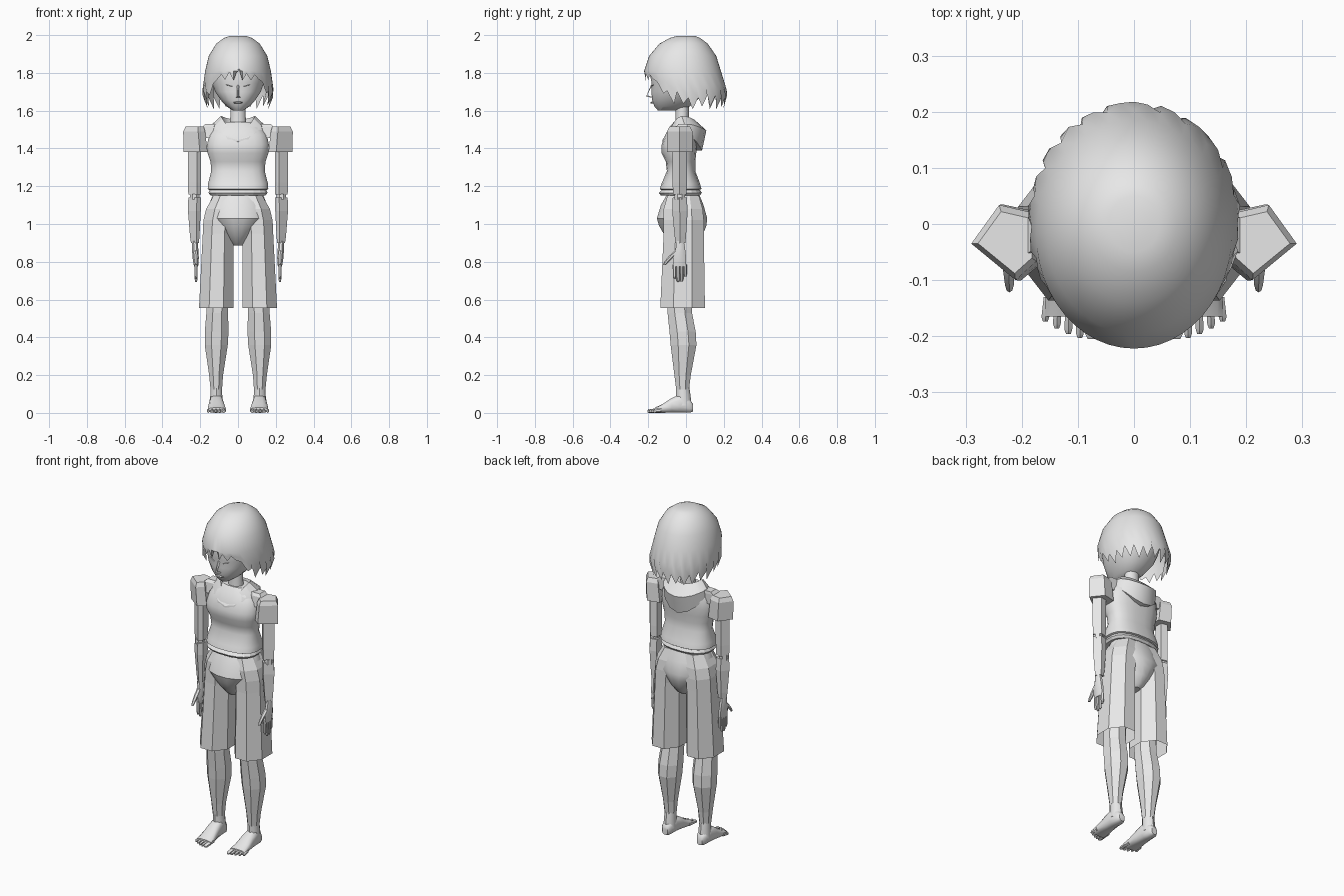
import bpy, bmesh, math, random
from mathutils import Vector

random.seed(4)
cube = bpy.data.objects.get("Cube")
if cube:
    bpy.data.objects.remove(cube, do_unlink=True)

GREY = (0.8, 0.8, 0.8, 1.0)
mat = bpy.data.materials.new("plain_grey")
mat.use_nodes = True
mat.diffuse_color = GREY
mat.node_tree.nodes["Principled BSDF"].inputs["Base Color"].default_value = GREY


def skin(bm, loops, cap0=True, cap1=True):
    """Bridge equal-length point loops into a surface."""
    vs = [[bm.verts.new(p) for p in loop] for loop in loops]
    n = len(vs[0])
    for a, b in zip(vs, vs[1:]):
        for i in range(n):
            j = (i + 1) % n
            bm.faces.new((a[i], a[j], b[j], b[i]))
    if cap0:
        bm.faces.new(vs[0])
    if cap1:
        bm.faces.new(vs[-1])


def circle(n, turn=0.5, power=1.0):
    """Unit outline; power below 1 squares it off."""
    out = []
    for i in range(n):
        a = 2 * math.pi * (i + turn) / n
        c, s = math.cos(a), math.sin(a)
        out.append((math.copysign(abs(c) ** power, c), math.copysign(abs(s) ** power, s)))
    return out


def loft(bm, rings, outline, axis="z", side=1, cap0=True, cap1=True):
    """Rings are (position, centre1, centre2, half1, half2) along the axis."""
    loops = []
    for t, c1, c2, h1, h2 in rings:
        pts = [(c1 + h1 * u, c2 + h2 * v) for u, v in outline]
        if axis == "z":
            loops.append([(side * p, q, t) for p, q in pts])
        else:
            loops.append([(side * p, t, q) for p, q in pts])
    skin(bm, loops, cap0, cap1)


def body(rings):
    """Centred rings from (z, half width, front y, back y)."""
    return [(z, 0, (f + b) / 2, w, (b - f) / 2) for z, w, f, b in rings]


def finish(name, bm, smooth=None):
    bmesh.ops.recalc_face_normals(bm, faces=bm.faces)
    me = bpy.data.meshes.new(name)
    bm.to_mesh(me)
    bm.free()
    me.materials.append(mat)
    ob = bpy.data.objects.new(name, me)
    bpy.context.collection.objects.link(ob)
    if smooth:
        bpy.ops.object.select_all(action="DESELECT")
        ob.select_set(True)
        bpy.context.view_layer.objects.active = ob
        bpy.ops.object.shade_smooth_by_angle(angle=math.radians(smooth))
    return ob


# Head with nose and lips
bm = bmesh.new()
loft(bm, body([(1.602, .03, -.15, -.05), (1.622, .06, -.168, .02), (1.655, .092, -.18, .06),
               (1.70, .122, -.185, .10), (1.745, .138, -.183, .12), (1.80, .15, -.195, .14),
               (1.87, .14, -.17, .13), (1.93, .09, -.10, .08)]), circle(20, 0.5, .85))
finish("head", bm, 40)
bm = bmesh.new()
skin(bm, [[(-.016, -.175, 1.668), (.016, -.175, 1.668), (0, -.175, 1.672)],
          [(-.005, -.21, 1.674), (.005, -.21, 1.674), (0, -.208, 1.682)],
          [(-.007, -.178, 1.735), (.007, -.178, 1.735), (0, -.186, 1.735)]])
finish("nose", bm)
bm = bmesh.new()
loft(bm, [(-.187, 0, 1.643, .018, .004), (-.165, 0, 1.643, .03, .008)], circle(8), "y")
finish("lips", bm)
bm = bmesh.new()
for s in (1, -1):
    skin(bm, [[(s * x, y, z) for x, y, z in loop] for loop in (
        [(.03, -.17, 1.722), (.03, -.184, 1.728), (.03, -.17, 1.734)],
        [(.06, -.16, 1.73), (.06, -.176, 1.737), (.06, -.16, 1.744)],
        [(.10, -.125, 1.727), (.10, -.142, 1.734), (.10, -.125, 1.741)])])
finish("eyelids", bm)

# Hair: dome whose lower edge breaks into pointed locks
SHAPE = [(1.995, .045, -.05, .05), (1.985, .075, -.085, .075), (1.955, .115, -.14, .115),
         (1.89, .155, -.195, .16), (1.81, .174, -.222, .185), (1.76, .18, -.215, .2),
         (1.70, .192, -.205, .22), (1.66, .182, -.19, .215), (1.58, .15, -.17, .19)]


def hair_point(a, z):
    for (z0, *s0), (z1, *s1) in zip(SHAPE, SHAPE[1:]):
        if z >= z1:
            break
    k = (z - z0) / (z1 - z0)
    w, f, b = (p + (q - p) * k for p, q in zip(s0, s1))
    return (w * math.sin(a), (f + b) / 2 - (b - f) / 2 * math.cos(a), z)


N = 48
angles = [2 * math.pi * i / N for i in range(N)]
edge = []
for i in range(N):
    f = min(i, N - i) / (N / 2)
    tip = 1.758 if f < .23 else 1.675 if f < .33 else 1.63 if f < .5 else 1.605
    gap = .03 if f < .23 else .06
    if i == 0:
        gap = .075
    edge.append(tip + random.uniform(0, .02) + (gap if i % 2 == 0 else 0))
bm = bmesh.new()
loops = [[hair_point(a, row[0]) for a in angles] for row in SHAPE[:5]]
for k in (.5, 1):
    loops.append([hair_point(a, 1.81 + (e - 1.81) * k) for a, e in zip(angles, edge)])
skin(bm, loops, True, False)
finish("hair", bm, 35)

# Neck
bm = bmesh.new()
loft(bm, [(1.50, 0, -.02, .048, .042), (1.57, 0, -.02, .042, .036), (1.64, 0, -.02, .042, .036)], circle(12))
finish("neck", bm, 50)

# Shirt body with hem band
bm = bmesh.new()
loft(bm, body([(1.18, .152, -.13, .07), (1.185, .162, -.14, .083), (1.215, .16, -.13, .075),
               (1.28, .143, -.102, .05), (1.33, .147, -.108, .05), (1.375, .162, -.13, .055),
               (1.42, .165, -.13, .06), (1.47, .155, -.112, .06), (1.51, .13, -.09, .055),
               (1.54, .08, -.065, .045)]), circle(20, 0.5, .8))
finish("shirt", bm, 35)
bm = bmesh.new()
loft(bm, body([(1.152, .148, -.135, .075), (1.165, .158, -.145, .085), (1.18, .152, -.13, .075)]),
     circle(20, 0.5, .8))
finish("shirt_hem", bm)

# Hood lying around the neck, V-shaped at the front
bm = bmesh.new()
loops = []
for w, yf, yb, z, drop_f, drop_b in ((.06, -.065, .035, 1.51, .05, .02), (.09, -.09, .045, 1.572, .085, .02),
                                     (.135, -.125, .108, 1.53, .085, .035), (.145, -.125, .085, 1.485, .05, .095),
                                     (.11, -.09, .04, 1.47, .04, .08)):
    loop = []
    for i in range(16):
        a = 2 * math.pi * i / 16
        s, c = math.sin(a), math.cos(a)
        fall = drop_f * max(0, c) ** 2 + drop_b * max(0, -c) ** 2
        loop.append((w * s, (yf + yb) / 2 - (yb - yf) / 2 * c, z - fall))
    loops.append(loop)
skin(bm, loops, False, False)
finish("hood", bm, 25)

# Shorts seat
bm = bmesh.new()
loft(bm, body([(1.16, .133, -.10, .07), (1.10, .158, -.135, .095), (1.03, .165, -.157, .115),
               (.99, .125, -.145, .11), (.94, .082, -.115, .09), (.90, .05, -.08, .06),
               (.885, .03, -.06, .04)]), circle(16))
finish("shorts_seat", bm, 30)

# Five-sided arm cross-section, as half-size units
ARM = [(1, -.03), (.145, 1), (-1, .77), (-1, -.5), (-.36, -1)]

for side, label in ((1, "left"), (-1, "right")):
    def part(name, rings, outline, axis="z", smooth=None, caps=(True, True)):
        b = bmesh.new()
        loft(b, rings, outline, axis, side, *caps)
        return finish(f"{label}_{name}", b, smooth)

    # Arm
    part("shoulder", [(1.455, .15, -.025, .055, .05), (1.515, .15, -.02, .055, .045),
                      (1.53, .14, -.015, .045, .035)], circle(4, 0.5))
    part("sleeve", [(1.38, .225, -.033, .064, .068), (1.49, .232, -.033, .058, .067),
                    (1.515, .23, -.033, .048, .055)], ARM)
    part("upper_arm", [(1.155, .23, -.033, .033, .036), (1.22, .23, -.033, .035, .038),
                       (1.40, .23, -.033, .035, .038)], ARM)
    part("elbow", [(1.13, .23, -.033, .027, .03), (1.16, .23, -.033, .027, .03)], circle(8))
    part("forearm", [(.90, .228, -.03, .021, .027), (.935, .229, -.03, .025, .03),
                     (1.07, .231, -.032, .034, .041), (1.14, .23, -.033, .033, .037)], ARM)

    # Hand
    bm = bmesh.new()
    loft(bm, [(.775, .222, -.034, .012, .036), (.82, .224, -.034, .018, .038),
              (.87, .227, -.03, .018, .027), (.91, .228, -.03, .017, .02)], circle(8), side=side)
    for i, tip in enumerate((.71, .692, .695, .722)):
        y = -.061 + .019 * i
        loft(bm, [(tip, .222, y, .005, .005), (tip + .012, .222, y, .008, .0085),
                  (.785, .222, y, .01, .0095)], circle(6), side=side)
    loft(bm, [(.782, .222, -.115, .006, .007), (.80, .222, -.103, .009, .012),
              (.83, .223, -.075, .012, .016), (.86, .225, -.045, .012, .014)], circle(6), side=side)
    finish(f"{label}_hand", bm, 40)

    # Shorts leg, open at the hem
    part("shorts_leg", [(.555, .115, -.018, .099, .128), (.95, .105, -.012, .088, .115),
                        (1.02, .1, -.012, .09, .115), (1.08, .09, -.015, .085, .112),
                        (1.15, .068, -.015, .066, .09)], circle(8), caps=(False, True))

    # Lower leg, running up inside the shorts
    part("leg", [(.125, .115, -.018, .033, .037), (.2, .116, -.018, .04, .047),
                 (.36, .115, -.013, .066, .074), (.43, .113, -.018, .068, .075),
                 (.53, .11, -.033, .062, .07), (.60, .108, -.035, .062, .07),
                 (.90, .1, -.025, .07, .085)], circle(8))

    # Foot: ankle, sole and toes
    bm = bmesh.new()
    loft(bm, [(.04, .115, -.012, .036, .042), (.10, .115, -.015, .033, .038),
              (.135, .115, -.018, .031, .036)], circle(10), side=side)
    loft(bm, [(.036, .115, .028, .018, .022), (.02, .115, .036, .03, .036), (-.03, .115, .05, .036, .05),
              (-.075, .114, .04, .04, .04), (-.12, .113, .025, .046, .025),
              (-.165, .111, .014, .049, .014)], circle(12, .5, .75), "y", side)
    for i, tip in enumerate((-.205, -.203, -.196, -.186, -.174)):
        x, r = .076 + .0205 * i, (.012 if i == 0 else .008)
        loft(bm, [(tip, x, .008, r * .6, .005), (tip + .008, x, .01, r, .01),
                  (-.13, x - .001 * i, .015, r, .011)], circle(6), "y", side)
    finish(f"{label}_foot", bm, 40)
